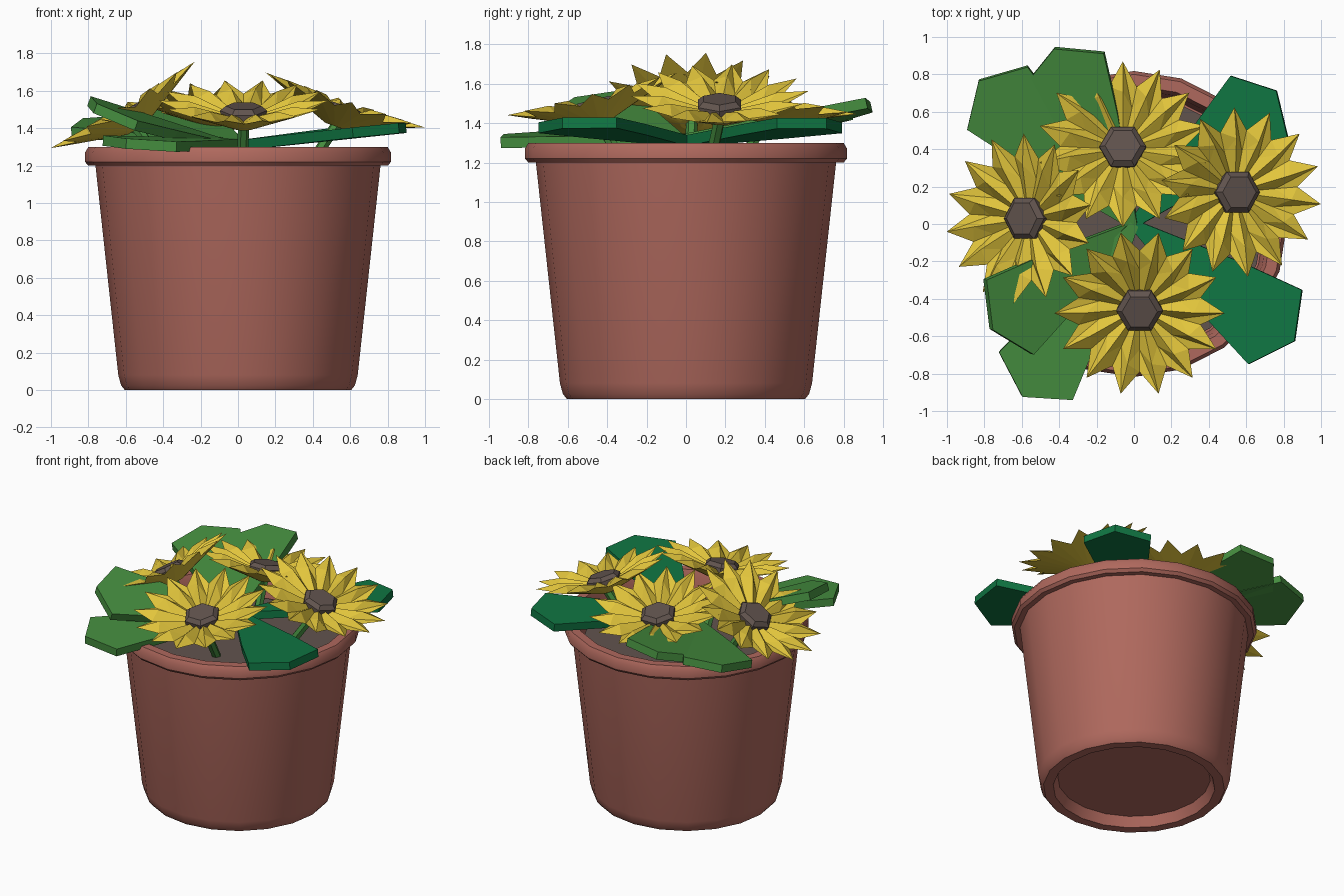
import bpy, bmesh, math
from mathutils import Vector, Matrix

if "Cube" in bpy.data.objects:
    bpy.data.objects.remove(bpy.data.objects["Cube"])


def material(name, rgb):
    m = bpy.data.materials.new(name)
    m.diffuse_color = (*rgb, 1)
    m.use_nodes = True
    m.node_tree.nodes["Principled BSDF"].inputs["Base Color"].default_value = m.diffuse_color
    return m


TERRACOTTA = material("terracotta", (0.43, 0.14, 0.11))
YELLOW = material("petal yellow", (0.76, 0.56, 0.045))
BROWN = material("seed brown", (0.12, 0.088, 0.076))
LIGHT = material("light green", (0.06, 0.27, 0.05))
DARK = material("dark green", (0.005, 0.18, 0.055))


def make(name, bm, mat, matrix=None, smooth=False):
    bmesh.ops.recalc_face_normals(bm, faces=bm.faces)
    me = bpy.data.meshes.new(name)
    bm.to_mesh(me)
    bm.free()
    me.materials.append(mat)
    ob = bpy.data.objects.new(name, me)
    bpy.context.collection.objects.link(ob)
    if matrix:
        ob.matrix_world = matrix
    if smooth:
        bpy.context.view_layer.objects.active = ob
        ob.select_set(True)
        bpy.ops.object.shade_smooth_by_angle(angle=math.radians(35))
        ob.select_set(False)
    return ob


def lathe(profile, sides):
    bm = bmesh.new()
    rings = [[bm.verts.new((r * math.cos(2 * math.pi * i / sides),
                            r * math.sin(2 * math.pi * i / sides), z))
              for i in range(sides)] for r, z in profile]
    for a, b in zip(rings, rings[1:]):
        for i in range(sides):
            j = (i + 1) % sides
            bm.faces.new((a[i], a[j], b[j], b[i]))
    bm.faces.new(rings[0])
    bm.faces.new(rings[-1])
    return bm


# Pot with recessed base and rolled rim, and the soil inside
make("pot", lathe([(0.51, 0.07), (0.54, 0), (0.605, 0), (0.625, 0.025), (0.64, 0.08),
                   (0.762, 1.2), (0.8, 1.2), (0.818, 1.22), (0.818, 1.27), (0.8, 1.3),
                   (0.74, 1.3), (0.72, 1.25), (0.70, 1.08)], 20), TERRACOTTA, smooth=True)
make("soil", lathe([(0.69, 1.07), (0.69, 1.12)], 20), BROWN)


# Flowers: folded star of petals, six-sided seed head, stem
def flower(name, centre, direction, tilt, phase, petals=14):
    d, ph = math.radians(direction), math.radians(phase)
    mat = (Matrix.Translation(centre) @
           Matrix.Rotation(math.radians(tilt), 4, Vector((-math.sin(d), math.cos(d), 0))))
    bm = bmesh.new()
    n = petals * 2

    def ring(even, odd):
        out = []
        for i in range(n):
            r, z = odd if i % 2 else even
            a = ph + 2 * math.pi * i / n
            out.append(bm.verts.new((r * math.cos(a), r * math.sin(a), z)))
        return out

    inner = ring((0.10, 0.0), (0.10, -0.02))
    middle = ring((0.29, 0.065), (0.22, -0.005))
    edge = ring((0.455, 0.07), (0.335, 0.025))
    under = ring((0.06, -0.08), (0.06, -0.08))
    for a, b in ((inner, middle), (middle, edge), (edge, under)):
        for i in range(n):
            j = (i + 1) % n
            bm.faces.new((a[i], a[j], b[j]))
            bm.faces.new((a[i], b[j], b[i]))
    bm.faces.new(inner)
    bm.faces.new(under)
    make(name + "_petals", bm, YELLOW, mat)
    make(name + "_seed_head", lathe([(0.125, -0.03), (0.125, 0.015), (0.095, 0.04)], 6),
         BROWN, mat)
    # stem leans from the soil to the underside of the flower
    top = mat @ Vector((0, 0, -0.07))
    foot = Vector((top.x * 0.6, top.y * 0.6, 1.1))
    axis = top - foot
    make(name + "_stem", lathe([(0.03, 0), (0.03, axis.length)], 6), LIGHT,
         Matrix.Translation(foot) @ axis.to_track_quat('Z', 'Y').to_matrix().to_4x4())


flower("front_flower", (0.03, -0.46, 1.48), -90, 14, -90 + 180 / 14)
flower("right_flower", (0.55, 0.17, 1.485), 0, 19, -8)
flower("left_flower", (-0.58, 0.03, 1.465), 180, 31, -171)
flower("back_flower", (-0.06, 0.41, 1.48), 90, 13, 90)


# Leaves: thick tapering plates that widen to a blunt, faceted end
def leaf(name, mat, angle, length, width, base_z, pitch, roll, thick=0.055):
    half = [(0.0, 0.05), (0.56, 0.36), (0.88, 0.5)]
    outline = ([(x * length, -y * width) for x, y in half] + [(length, 0)] +
               [(x * length, y * width) for x, y in reversed(half)])
    bm = bmesh.new()
    low = bm.faces.new([bm.verts.new((x, y, 0)) for x, y in outline])
    ext = bmesh.ops.extrude_face_region(bm, geom=[low])
    bmesh.ops.translate(bm, vec=(0, 0, thick),
                        verts=[v for v in ext["geom"] if isinstance(v, bmesh.types.BMVert)])
    if not low.is_valid or len(low.verts) == 0:
        bmesh.ops.holes_fill(bm, edges=bm.edges)
    make(name, bm, mat, Matrix.Translation((0, 0, base_z)) @
         Matrix.Rotation(math.radians(angle), 4, 'Z') @
         Matrix.Rotation(math.radians(-pitch), 4, 'Y') @
         Matrix.Rotation(math.radians(roll), 4, 'X'))


leaf("leaf_front_right", DARK, -36, 1.07, 0.49, 1.28, 5, 3)
leaf("leaf_back_right", DARK, 43, 1.05, 0.45, 1.28, 5, -3)
leaf("leaf_back_left_outer", LIGHT, 137, 1.14, 0.47, 1.28, 6, -8)
leaf("leaf_back_left_inner", LIGHT, 114, 1.05, 0.47, 1.29, 9, -10)
leaf("leaf_left", LIGHT, 216, 0.98, 0.49, 1.26, 13, -16)
leaf("leaf_front_left", LIGHT, 237, 1.10, 0.47, 1.29, 0, -4)
